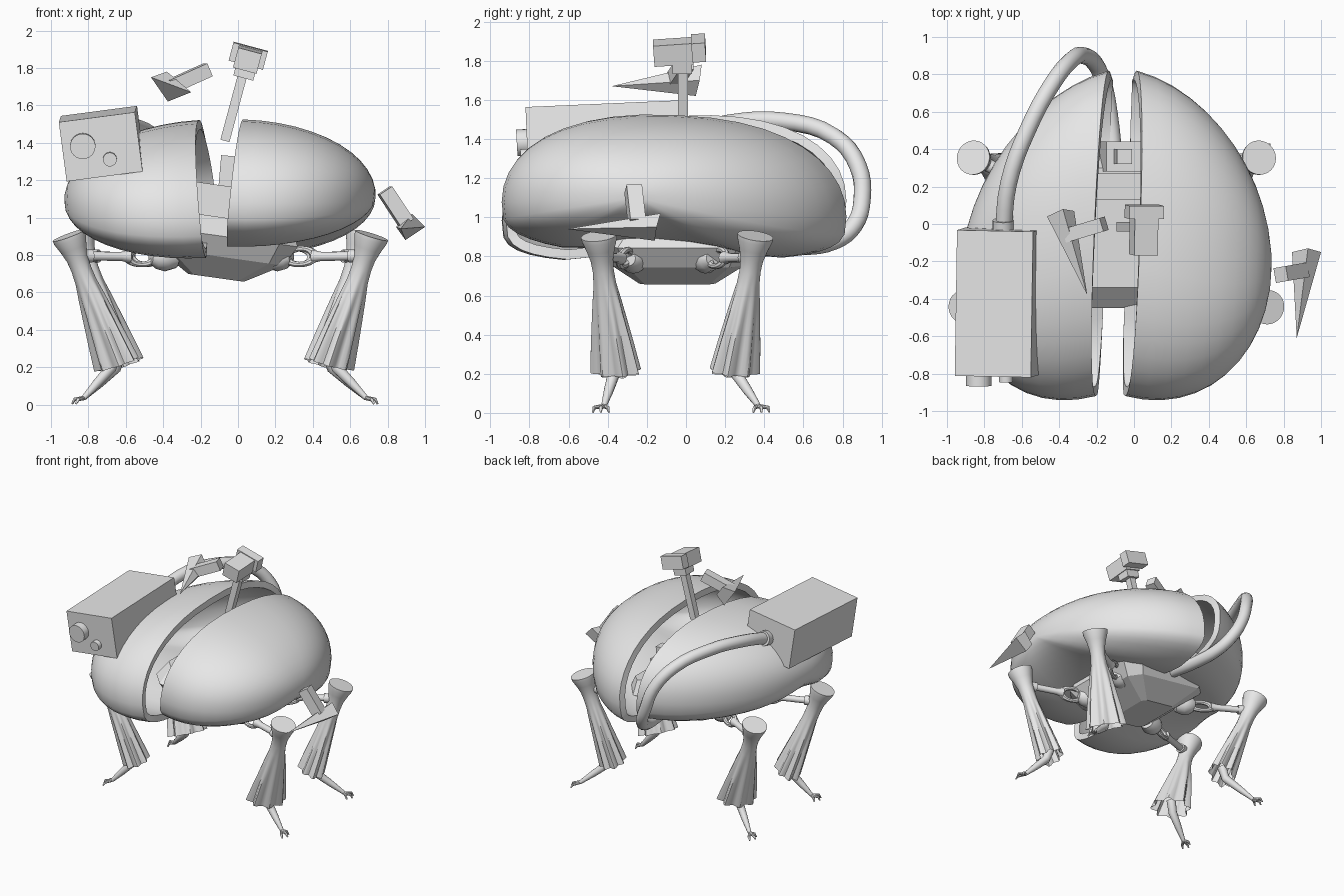
import bpy, bmesh, math
from mathutils import Vector, Matrix, Euler

old = bpy.data.objects.get("Cube")
if old:
    bpy.data.objects.remove(old, do_unlink=True)

grey = bpy.data.materials.new("plain_grey")
grey.use_nodes = True
grey.diffuse_color = (0.8, 0.8, 0.8, 1)
grey.node_tree.nodes["Principled BSDF"].inputs["Base Color"].default_value = (0.8, 0.8, 0.8, 1)
MID = -0.09  # centre line of the body and legs


def activate(ob):
    bpy.ops.object.select_all(action='DESELECT')
    ob.select_set(True)
    bpy.context.view_layer.objects.active = ob


def finish(name, bm, smooth=0, thickness=0):
    bmesh.ops.remove_doubles(bm, verts=bm.verts, dist=0.0005)
    bmesh.ops.recalc_face_normals(bm, faces=bm.faces)
    me = bpy.data.meshes.new(name)
    bm.to_mesh(me)
    bm.free()
    ob = bpy.data.objects.new(name, me)
    bpy.context.collection.objects.link(ob)
    me.materials.append(grey)
    activate(ob)
    if thickness:
        mod = ob.modifiers.new("wall", 'SOLIDIFY')
        mod.thickness = thickness
        mod.offset = -1
        bpy.ops.object.modifier_apply(modifier=mod.name)
    if smooth:
        bpy.ops.object.shade_smooth_by_angle(angle=math.radians(smooth))
    return ob


def loft(name, rings, smooth=0, start_cap=True, end_cap=True, thickness=0):
    bm = bmesh.new()
    loops = [[bm.verts.new(p) for p in ring] for ring in rings]
    n = len(loops[0])
    for a, b in zip(loops, loops[1:]):
        for i in range(n):
            j = (i + 1) % n
            bm.faces.new((a[i], a[j], b[j], b[i]))
    if start_cap:
        bm.faces.new(loops[0])
    if end_cap:
        bm.faces.new(loops[-1])
    return finish(name, bm, smooth, thickness)


def tube(name, path, radii, sides=16, smooth=40, phase=0):
    """Round tube along a path."""
    path = [Vector(p) for p in path]
    rings = []
    for k, p in enumerate(path):
        d = path[min(k + 1, len(path) - 1)] - path[max(k - 1, 0)]
        q = d.to_track_quat('Z', 'Y')
        angles = [phase + math.tau * i / sides for i in range(sides)]
        rings.append([p + q @ Vector((radii[k] * math.cos(a), radii[k] * math.sin(a), 0)) for a in angles])
    return loft(name, rings, smooth)


def skirt_leg(name, top, low, across):
    """Leg with a flat top, thin neck and an open pleated skirt, widest along across."""
    axis = (low - top).normalized()
    wide = (across - axis * across.dot(axis)).normalized()
    thin = axis.cross(wide)
    rings = []
    for t, r, fold, flat in ((0, 0.092, 0, 1), (0.03, 0.09, 0, 1), (0.1, 0.073, 0, 1),
                             (0.18, 0.058, 0, 1), (0.26, 0.054, 0, 1), (0.36, 0.06, 0.02, 0.9),
                             (0.48, 0.077, 0.06, 0.8), (0.62, 0.093, 0.1, 0.74),
                             (0.8, 0.114, 0.12, 0.7), (1, 0.134, 0.14, 0.68)):
        ring = []
        for i in range(48):
            a = math.tau * i / 48
            s = r * (1 + fold * math.cos(8 * a))
            ring.append(top.lerp(low, t) + wide * s * math.cos(a) + thin * s * flat * math.sin(a))
        rings.append(ring)
    return loft(name, rings, 40, end_cap=False)


def box(name, centre, size, rot=(0, 0, 0)):
    bm = bmesh.new()
    e = Euler([math.radians(r) for r in rot])
    bmesh.ops.create_cube(bm, size=1, matrix=Matrix.LocRotScale(Vector(centre), e, Vector(size)))
    return finish(name, bm)


def beam(name, a, b, width):
    r = width * math.sqrt(0.5)
    return tube(name, [a, b], [r, r], sides=4, smooth=0, phase=math.pi / 4)


def blade(name, base, tip):
    bm = bmesh.new()
    vs = [bm.verts.new(p) for p in base]
    t = bm.verts.new(tip)
    bm.faces.new(vs)
    for i in range(len(vs)):
        bm.faces.new((vs[i], vs[(i + 1) % len(vs)], t))
    return finish(name, bm)


# Two hollow shell halves, each a bean-shaped outline shrinking towards its outer tip
def shell(name, side, x0, width, yaw, lean, pitch):
    rings = []
    for k in range(13):
        u = math.pi / 2 * k / 12
        s, r = math.sin(u), math.cos(u)
        ring = []
        for i in range(40):
            a = math.tau * i / 40
            c, h = math.cos(a), math.sin(a)
            y = 0.87 * math.copysign(abs(c) ** 0.85, c)
            if h > 0:
                z = -0.08 + 0.48 * h ** 0.95
            else:
                z = -0.08 - 0.25 * abs(h) ** 0.55 + 0.08 * max(0, 1 - (y / 0.5) ** 2)
            y = -0.05 - 0.2 * s + y * r
            z = 1.12 - 0.03 * s + z * r
            x = x0 + side * width * s + yaw * y + lean * (z - 1.18)
            ring.append((x, y, z + pitch * y))
        rings.append(ring)
    return loft(name, rings, 40, False, False, 0.05)


shell("left_shell", 1, 0.0, 0.752, 0.035, 0.1, -0.045)
shell("right_shell", -1, -0.18, 0.745, 0.04, -0.09, 0.055)

# Angular body, rolled to one side
roll = Matrix.Rotation(math.radians(8), 3, 'Y')
pivot = Vector((MID, 0, 0.8))


def slab(z, x0, x1, y0, y1, cut):
    pts = [(x0 + cut, y0), (x1 - cut, y0), (x1, y0 + cut), (x1, y1 - cut),
           (x1 - cut, y1), (x0 + cut, y1), (x0, y1 - cut), (x0, y0 + cut)]
    return [pivot + roll @ (Vector((x, y, z)) - pivot) for x, y in pts]


loft("body", [slab(0.675, -0.25, 0.05, -0.24, 0.15, 0.03),
              slab(0.79, -0.44, 0.25, -0.38, 0.3, 0.08),
              slab(0.9, -0.5, 0.31, -0.45, 0.36, 0.1),
              slab(1.0, -0.45, 0.26, -0.34, 0.3, 0.06)])
box("body_upper_block", (-0.08, 0.2, 1.07), (0.4, 0.14, 0.2), (0, 8, 0))
box("body_rear_block", (-0.07, 0.36, 1.02), (0.19, 0.16, 0.24), (0, 8, 0))
beam("rear_post", (-0.07, 0.36, 1.1), (-0.05, 0.36, 1.33), 0.08)

# Legs: socket, link, rod, pleated skirt leg and clawed foot
for sx, sn in ((1, "left"), (-1, "right")):
    for front, fn in ((True, "front"), (False, "rear")):
        tag = fn + "_" + sn
        sy = -1 if front else 1
        top = Vector((-0.095 + sx * (0.81 if front else 0.765), -0.445 if front else 0.355, 0.905))
        low = Vector((-0.075 + sx * (0.575 if front else 0.55), -0.36 if front else 0.25, 0.215))
        skirt_leg("leg_" + tag, top, low, Vector((-sx * sy * 0.65, 0.75, 0)))

        joint = top.lerp(low, 0.16)
        hip = Vector((MID + sx * 0.3, -0.27 if front else 0.1, 0.79))
        d = (joint - hip).normalized()
        tube("hip_socket_" + tag, [hip + d * t for t in (-0.06, 0, 0.05, 0.08)],
             (0.06, 0.078, 0.065, 0.04))
        tube("strut_" + tag, [hip + d * 0.2, hip + d * 0.25, joint], (0.035, 0.024, 0.024), 12)
        tube("strut_collar_" + tag, [joint - d * 0.09, joint - d * 0.04], (0.035, 0.035), 12)
        bpy.ops.mesh.primitive_torus_add(major_radius=0.05, minor_radius=0.017,
                                         major_segments=20, minor_segments=8)
        link = bpy.context.object
        link.name = "hip_link_" + tag
        turn = d.to_track_quat('X', 'Z').to_matrix().to_4x4() @ Matrix.Rotation(math.radians(70), 4, 'X')
        link.matrix_world = Matrix.Translation(hip + d * 0.13) @ turn @ Matrix.Diagonal((1.6, 0.9, 1, 1))
        link.data.materials.append(grey)
        bpy.ops.object.shade_smooth_by_angle(angle=math.radians(40))

        ankle = low.lerp(top, 0.1) + Vector((-sx * 0.02, -sy * 0.01, 0))
        knee = low + Vector((sx * 0.03, sy * 0.01, -0.02))
        heel = Vector((-0.07 + sx * 0.755, -0.42 if front else 0.37, 0.035))
        tube("foot_" + tag, [ankle, knee, knee.lerp(heel, 0.5), heel],
             (0.034, 0.031, 0.025, 0.014), 12)
        for k in (-1, 0, 1):
            out = heel + Vector((sx * (0.05 - 0.02 * abs(k)), sy * 0.015 + k * 0.035, -0.008))
            tip = out + Vector((sx * 0.012, k * 0.006, -0.024))
            tube("toe_%s_%d" % (tag, k + 2), [heel, out, tip], (0.012, 0.01, 0.005), 8)

# Box with two round lenses, and the hose behind it
box("camera_box", (-0.728, -0.42, 1.395), (0.41, 0.78, 0.32), (2.5, -7.5, -1.2))
tube("large_lens", [(-0.83, -0.78, 1.385), (-0.83, -0.865, 1.38)], (0.068, 0.068), 24)
tube("small_lens", [(-0.685, -0.78, 1.315), (-0.685, -0.845, 1.31)], (0.037, 0.037), 24)
tube("hose_collar", [(-0.7, -0.06, 1.41), (-0.7, 0.02, 1.43)], (0.056, 0.056), 20)

path = [(-0.7, -0.05, 1.41), (-0.67, 0.22, 1.48), (-0.57, 0.5, 1.49), (-0.43, 0.76, 1.41),
        (-0.33, 0.88, 1.26), (-0.27, 0.9, 1.09), (-0.21, 0.86, 0.96), (-0.165, 0.76, 0.88),
        (-0.13, 0.58, 0.85), (-0.1, 0.28, 0.87)]
curve = bpy.data.curves.new("hose", 'CURVE')
curve.dimensions = '3D'
curve.bevel_depth = 0.045
curve.bevel_resolution = 4
curve.resolution_u = 4
curve.use_fill_caps = True
spline = curve.splines.new('BEZIER')
spline.bezier_points.add(len(path) - 1)
for bp, p in zip(spline.bezier_points, path):
    bp.co = p
    bp.handle_left_type = bp.handle_right_type = 'AUTO'
hose = bpy.data.objects.new("hose", curve)
bpy.context.collection.objects.link(hose)
curve.materials.append(grey)
activate(hose)
bpy.ops.object.convert(target='MESH')
bpy.ops.object.shade_smooth_by_angle(angle=math.radians(40))

# Floating head on a leaning stalk
beam("head_stalk", (-0.07, -0.015, 1.41), (0.035, -0.015, 1.8), 0.05)
box("head_base", (0.036, -0.02, 1.775), (0.11, 0.1, 0.06), (0, 15, 0))
box("head_front", (0.052, -0.065, 1.845), (0.13, 0.2, 0.11), (4, 15, 0))
box("head_back_plate", (0.055, 0.065, 1.865), (0.19, 0.07, 0.1), (4, 15, 0))

# Floating arms with pointed blades
beam("right_arm", (-0.36, -0.06, 1.70), (-0.16, 0.0, 1.79), 0.075)
blade("right_blade", [(-0.465, 0.04, 1.75), (-0.38, 0.08, 1.78), (-0.32, 0.07, 1.7),
                      (-0.375, 0.05, 1.62)], (-0.25, -0.38, 1.67))
beam("left_arm", (0.785, -0.27, 1.145), (0.9, -0.25, 0.97), 0.08)
blade("left_blade", [(0.845, -0.15, 0.95), (0.93, -0.13, 1.02), (1.0, -0.15, 0.95),
                     (0.895, -0.16, 0.88)], (0.87, -0.61, 0.94))
